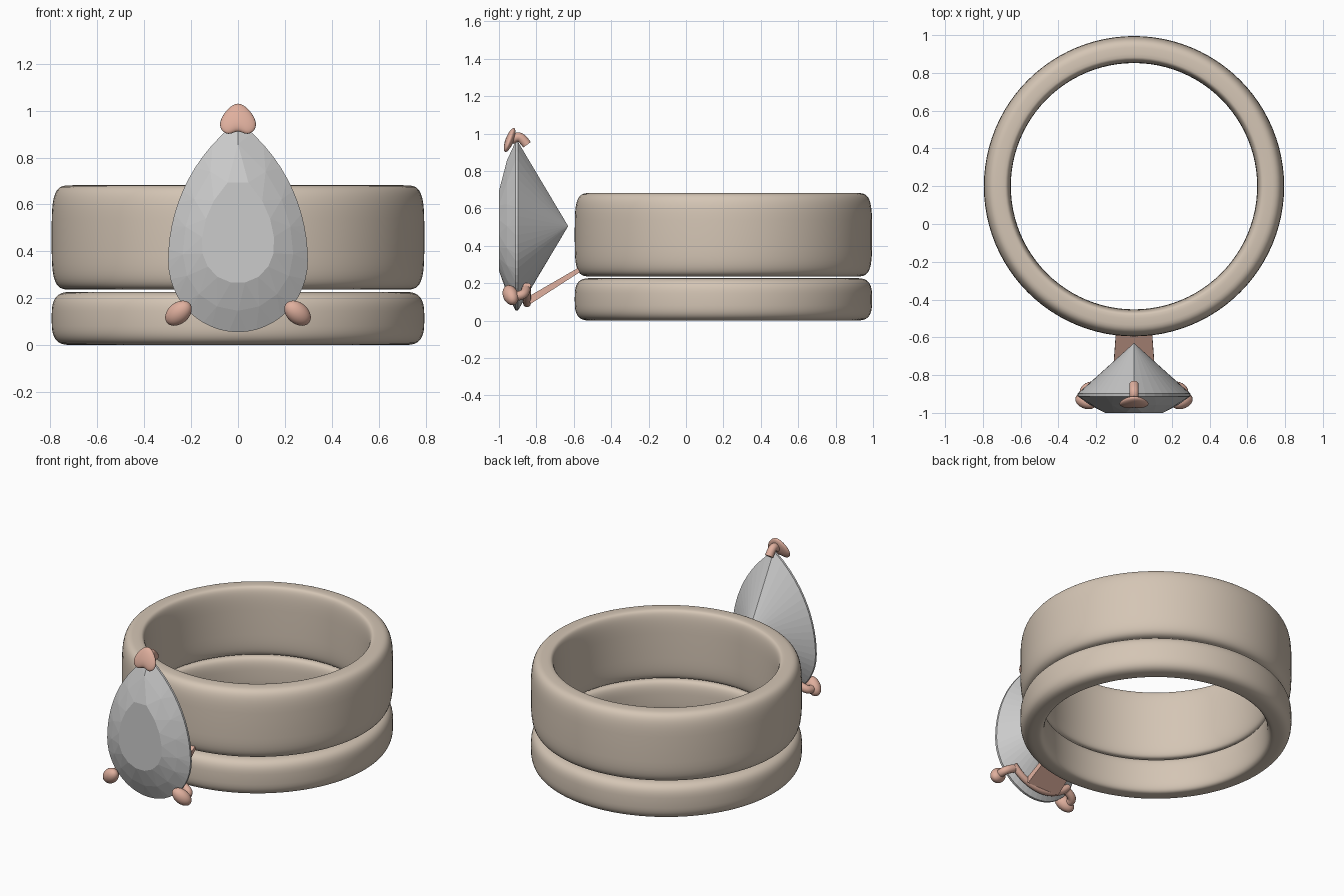
import bpy, bmesh
from math import sin, cos, pi, sqrt, radians, copysign, exp
from mathutils import Matrix, Vector

if "Cube" in bpy.data.objects:
    bpy.data.objects.remove(bpy.data.objects["Cube"])


def material(name, rgb):
    m = bpy.data.materials.new(name)
    m.diffuse_color = (*rgb, 1)
    m.use_nodes = True
    m.node_tree.nodes["Principled BSDF"].inputs["Base Color"].default_value = m.diffuse_color
    return m


GOLD = material("pale_gold", (0.66, 0.56, 0.46))
COPPER = material("rose_gold", (0.74, 0.43, 0.34))


def finish(name, bm, mat=None, smooth=True):
    bmesh.ops.recalc_face_normals(bm, faces=bm.faces)
    me = bpy.data.meshes.new(name)
    bm.to_mesh(me)
    bm.free()
    ob = bpy.data.objects.new(name, me)
    bpy.context.collection.objects.link(ob)
    if mat:
        me.materials.append(mat)
    if smooth:
        activate(ob)
        bpy.ops.object.shade_smooth_by_angle(angle=radians(40))
    return ob


def activate(ob):
    bpy.ops.object.select_all(action='DESELECT')
    ob.select_set(True)
    bpy.context.view_layer.objects.active = ob


def band(name, z0, z1, n):
    """Ring: superellipse section, softer outside, revolved about its axis."""
    bm = bmesh.new()
    half, mid = (z1 - z0) / 2, (z0 + z1) / 2
    power = lambda v, k: copysign(abs(v) ** (2 / k), v)
    verts = []
    for i in range(48):
        c, s = cos(2 * pi * i / 48), sin(2 * pi * i / 48)
        r = 0.70 + (0.095 if c > 0 else 0.048) * power(c, n)
        verts.append(bm.verts.new((r, 0.2, mid + half * power(s, n))))
    edges = [bm.edges.new((verts[i], verts[(i + 1) % 48])) for i in range(48)]
    bmesh.ops.spin(bm, geom=verts + edges, cent=(0, 0.2, 0), axis=(0, 0, 1),
                   angle=2 * pi, steps=96, use_merge=False)
    bmesh.ops.remove_doubles(bm, verts=bm.verts, dist=1e-5)
    return finish(name, bm, GOLD)


def tube(name, points, radius):
    """Round wire through a few points."""
    cu = bpy.data.curves.new(name, 'CURVE')
    cu.dimensions = '3D'
    cu.bevel_depth, cu.bevel_resolution, cu.use_fill_caps = radius, 4, True
    sp = cu.splines.new('NURBS')
    sp.points.add(len(points) - 1)
    for p, co in zip(sp.points, points):
        p.co = (*co, 1)
    sp.use_endpoint_u, sp.order_u, sp.resolution_u = True, 3, 6
    ob = bpy.data.objects.new(name, cu)
    bpy.context.collection.objects.link(ob)
    cu.materials.append(COPPER)
    activate(ob)
    bpy.ops.object.convert(target='MESH')
    bpy.ops.object.shade_smooth_by_angle(angle=radians(40))


def bead(name, loc, size, rot):
    """Ellipsoid claw tip."""
    bm = bmesh.new()
    bmesh.ops.create_uvsphere(bm, u_segments=24, v_segments=14, radius=1)
    bm.transform(Matrix.Translation(loc) @ rot @ Matrix.Diagonal((*size, 1)))
    return finish(name, bm, COPPER)


# the two stacked bands
band("lower_band", 0.0, 0.227, 3.2)
band("upper_band", 0.236, 0.682, 4)


# pear outline: round bottom, two arcs meeting at a pointed top
def pear(t):
    """t in 0..1 once round, starting at the point."""
    u = 1 - abs(2 * t - 1)
    side = 1 if t < 0.5 else -1
    if u < 0.5:
        z = 0.955 - 0.595 * (u / 0.5)
        x = 0.298 - 0.743 + sqrt(0.743 ** 2 - (z - 0.36) ** 2)
    else:
        a = (u - 0.5) * pi
        x, z = 0.298 * cos(a), 0.36 - 0.305 * sin(a)
    return side * x, z


# faceted stone: hull of table, crown, girdle and culet points
bm = bmesh.new()
for count, shift, scale, y in ((16, 0.5, 0.52, -1.0), (16, 0, 0.79, -0.957),
                               (48, 0, 1, -0.912), (48, 0, 1, -0.898)):
    for i in range(count):
        x, z = pear((i + shift) / count)
        bm.verts.new((x * scale, y, 0.49 + (z - 0.49) * scale))
bm.verts.new((0, -0.63, 0.505))
bmesh.ops.convex_hull(bm, input=bm.verts)
bmesh.ops.dissolve_limit(bm, angle_limit=0.01, verts=bm.verts, edges=bm.edges)
finish("pear_stone", bm, smooth=False)

# top claw: tapered, notched cap hooked over the point
bm = bmesh.new()
bmesh.ops.create_uvsphere(bm, u_segments=32, v_segments=20, radius=1)
for v in bm.verts:
    x, y, z = v.co
    notch = 0.3 * exp(-(x / 0.35) ** 2) if z < 0 else 0
    v.co = (x * (1 - 0.32 * z) * 0.073, y * 0.022, (z * (1 - notch)) * 0.074)
bm.transform(Matrix.Translation((0, -0.945, 0.96)) @ Matrix.Rotation(-0.36, 4, 'X'))
finish("top_claw", bm, COPPER)
tube("top_claw_stem", [(0, -0.935, 0.965), (0, -0.905, 0.985), (0, -0.875, 0.975),
                       (0, -0.85, 0.94)], 0.025)

# lower claws, mirrored
for side, label in ((-1, "left"), (1, "right")):
    rot = Matrix.Rotation(side * radians(40), 4, 'Y') @ Matrix.Rotation(side * 0.3, 4, 'Z')
    bead(label + "_claw", (side * 0.254, -0.938, 0.136), (0.066, 0.04, 0.045), rot)
    tube(label + "_claw_stem", [(side * 0.262, -0.935, 0.132), (side * 0.268, -0.895, 0.13),
                                (side * 0.25, -0.86, 0.145), (side * 0.205, -0.856, 0.165)], 0.025)

# curved rail behind the stone joining the lower claws
rail = []
for i in range(13):
    a = radians(-50 + 100 * i / 12)
    rail.append((0.27 * sin(a), -0.85, 0.36 - 0.268 * cos(a)))
tube("claw_rail", rail, 0.021)

# flat bracket from the rail to the upper band
bm = bmesh.new()
bmesh.ops.create_cube(bm, size=1)
for v in bm.verts:
    front = v.co.y < 0
    base = Vector((0, -0.84, 0.107)) if front else Vector((0, -0.565, 0.275))
    thick = 0.02 if front else 0.012
    half = 0.115 if front else 0.095
    v.co = base + Vector((copysign(half, v.co.x), -0.5 * copysign(thick, v.co.z),
                          0.85 * copysign(thick, v.co.z)))
finish("bracket", bm, COPPER, smooth=False)
